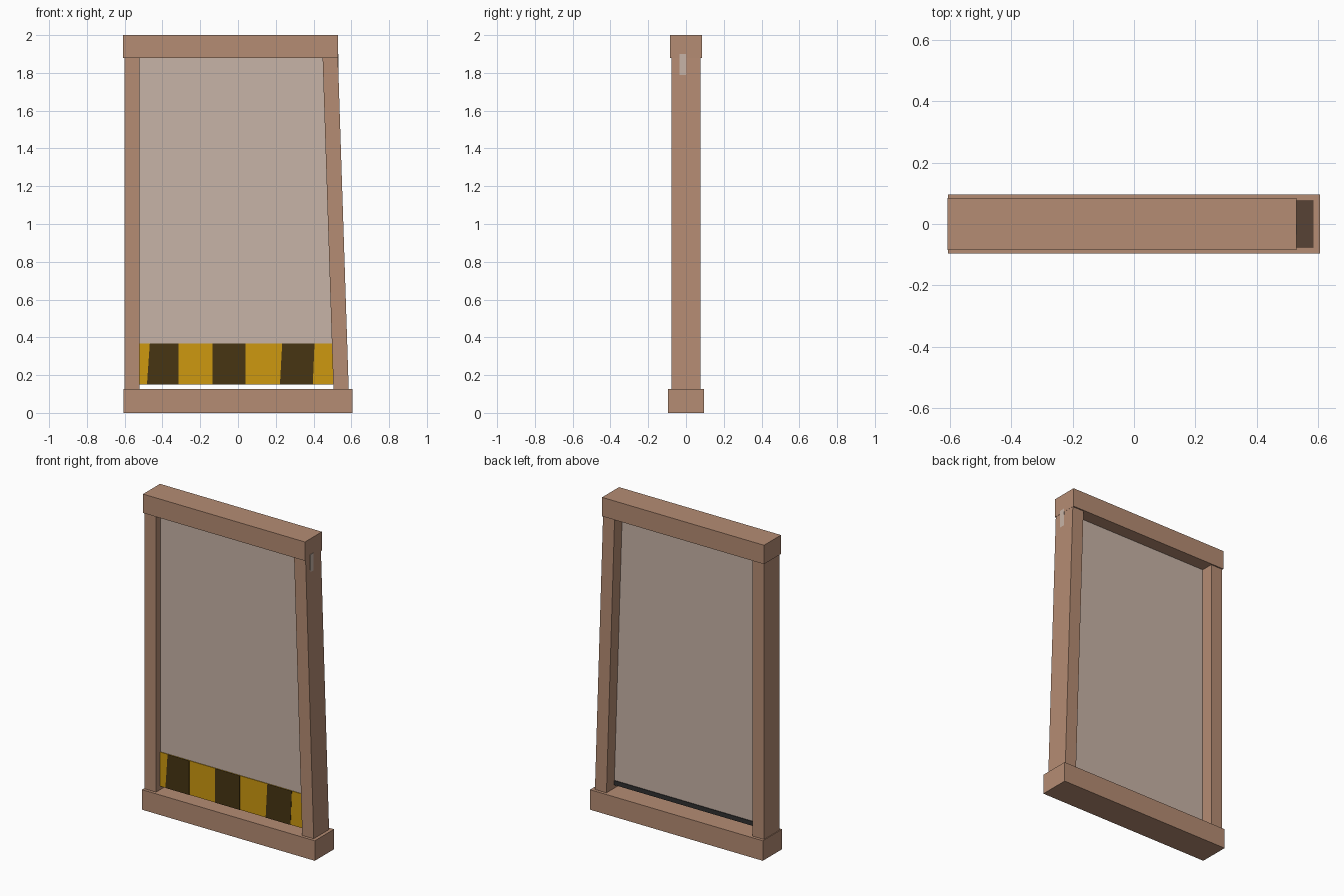
import bpy

if "Cube" in bpy.data.objects:
    bpy.data.objects.remove(bpy.data.objects["Cube"])


def material(name, rgb):
    m = bpy.data.materials.new(name)
    m.diffuse_color = (*rgb, 1)
    m.use_nodes = True
    m.node_tree.nodes["Principled BSDF"].inputs["Base Color"].default_value = m.diffuse_color
    return m


wood = material("brown_frame", (0.462, 0.262, 0.172))
pane = material("beige_panel", (0.575, 0.455, 0.385))
yellow = material("warning_yellow", (0.61, 0.315, 0.005))
dark = material("stripe_dark_brown", (0.063, 0.036, 0.006))
rubber = material("black_seal", (0.03, 0.03, 0.03))


def prism(name, outline, y0, y1, mat):
    """Extrude a front-view (x, z) outline from y0 to y1."""
    n = len(outline)
    verts = [(x, y0, z) for x, z in outline] + [(x, y1, z) for x, z in outline]
    faces = [tuple(range(n)), tuple(range(2 * n - 1, n - 1, -1))]
    faces += [(i, i + n, (i + 1) % n + n, (i + 1) % n) for i in range(n)]
    me = bpy.data.meshes.new(name)
    me.from_pydata(verts, [], faces)
    me.materials.append(mat)
    ob = bpy.data.objects.new(name, me)
    bpy.context.collection.objects.link(ob)
    return ob


def box(name, x0, x1, y0, y1, z0, z1, mat):
    return prism(name, [(x0, z0), (x1, z0), (x1, z1), (x0, z1)], y0, y1, mat)


# Frame: sill, header and straight left post
box("sill", -0.607, 0.607, -0.096, 0.096, 0, 0.127, wood)
box("header", -0.608, 0.53, -0.085, 0.085, 1.88, 2.0, wood)
box("left_post", -0.602, -0.522, -0.077, 0.077, 0.1, 1.9, wood)


# Leaning right post
def edge(z):
    return 0.586 - (z - 0.127) * 0.0325


prism("right_post", [(edge(0.1) - 0.081, 0.1), (edge(0.1), 0.1),
                     (edge(1.9), 1.9), (edge(1.9) - 0.081, 1.9)],
      -0.077, 0.077, wood)

# Door panel, its corner just breaking through the header end
box("panel", -0.54, 0.532, -0.034, 0.0, 0.152, 1.9, pane)

# Warning band on the front with dark stripes
z0, z1 = 0.15, 0.367
box("warning_band", -0.54, 0.52, -0.038, -0.033, z0, z1, yellow)
for i, (b0, b1, t0, t1) in enumerate([(-0.482, -0.315, -0.467, -0.315),
                                      (-0.135, 0.04, -0.135, 0.04),
                                      (0.222, 0.396, 0.234, 0.405)]):
    prism(f"warning_stripe_{i + 1}", [(b0, z0), (b1, z0), (t1, z1), (t0, z1)],
          -0.040, -0.037, dark)

# Rubber seal along the lower back edge
box("bottom_seal", -0.53, 0.53, -0.03, 0.004, 0.15, 0.178, rubber)
